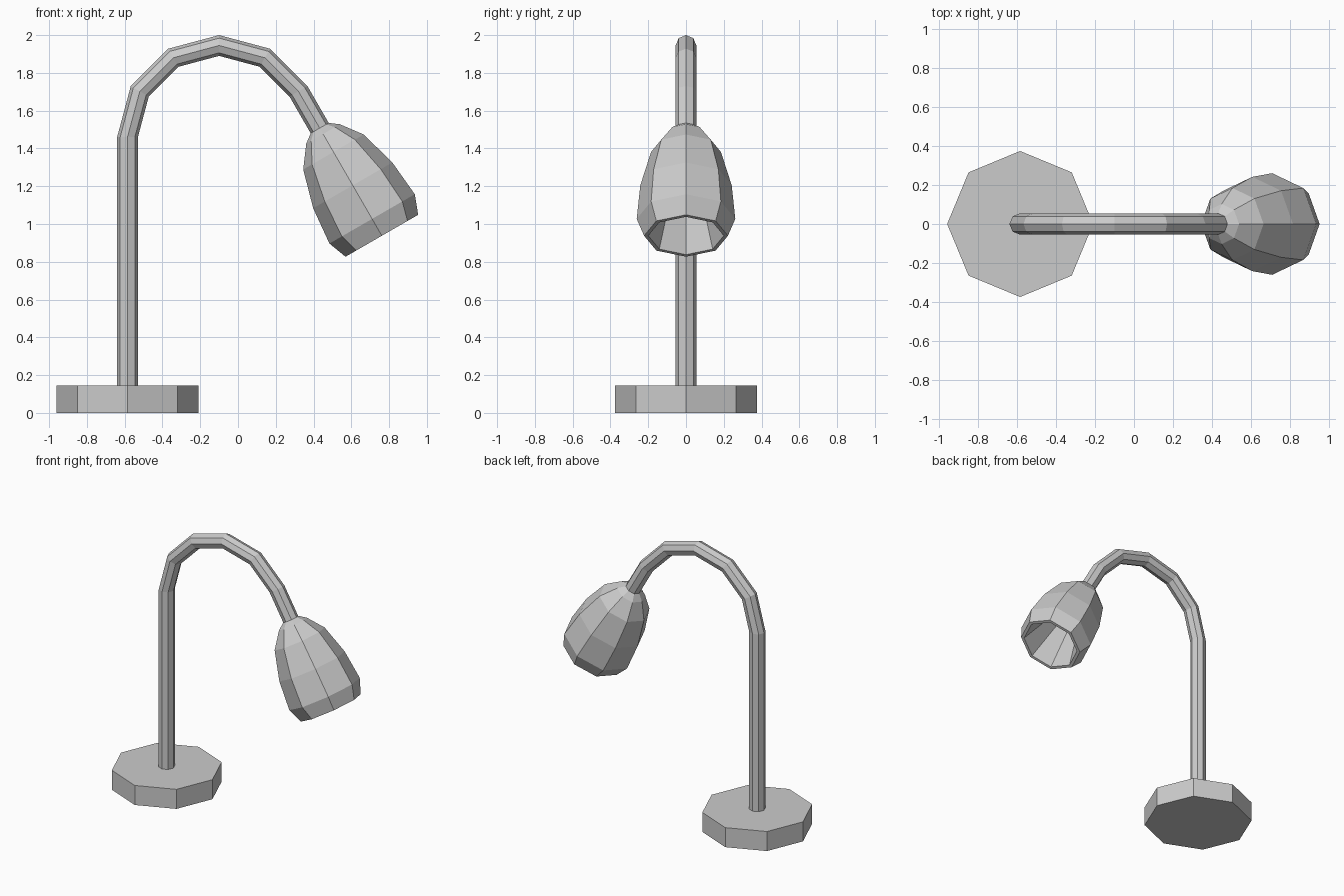
import bpy, bmesh
from math import sin, cos, tau, radians
from mathutils import Vector

if "Cube" in bpy.data.objects:
    bpy.data.objects.remove(bpy.data.objects["Cube"])

SIDES = 8
Y = Vector((0, -1, 0))


def radial(deg):
    a = radians(deg)
    return Vector((cos(a), 0, sin(a)))


def loft(name, rings, cap_start=False, cap_end=False):
    """Join octagonal rings given as (centre, in-plane direction, radius)."""
    bm = bmesh.new()
    loops = []
    for c, n, r in rings:
        angles = [tau * i / SIDES for i in range(SIDES)]
        loops.append([bm.verts.new(c + r * (cos(t) * n + sin(t) * Y)) for t in angles])
    for a, b in zip(loops, loops[1:]):
        for i in range(SIDES):
            j = (i + 1) % SIDES
            bm.faces.new((a[i], a[j], b[j], b[i]))
    if cap_start:
        bm.faces.new(loops[0][::-1])
    if cap_end:
        bm.faces.new(loops[-1])
    mesh = bpy.data.meshes.new(name)
    bm.to_mesh(mesh)
    bm.free()
    obj = bpy.data.objects.new(name, mesh)
    bpy.context.collection.objects.link(obj)
    return obj


# Base slab
POLE_X, BASE_H = -0.585, 0.145
left = radial(180)
loft("base", [(Vector((POLE_X, 0, z)), left, 0.375) for z in (0, BASE_H)], True, True)

# Gooseneck: straight pole, arc in 30 degree steps, short straight end
TUBE_R, ARC_R = 0.055, 0.485
arc_centre = Vector((POLE_X + ARC_R, 0, 1.46))
side = radial(30)
axis = radial(-60)
neck_end = arc_centre + ARC_R * side + 0.225 * axis
rings = [(Vector((POLE_X, 0, BASE_H)), left, TUBE_R)]
rings += [(arc_centre + ARC_R * radial(d), radial(d), TUBE_R) for d in range(180, 29, -30)]
rings.append((neck_end, side, TUBE_R))
loft("gooseneck", rings)

# Lamp shade: outer wall, rim, then tapering hollow (distance along axis, radius)
profile = [(0, 0.055), (0.036, 0.103), (0.146, 0.185), (0.35, 0.242),
           (0.555, 0.261), (0.658, 0.222), (0.658, 0.2), (0.25, 0.08)]
loft("lamp_shade", [(neck_end + d * axis, side, r) for d, r in profile], cap_end=True)
